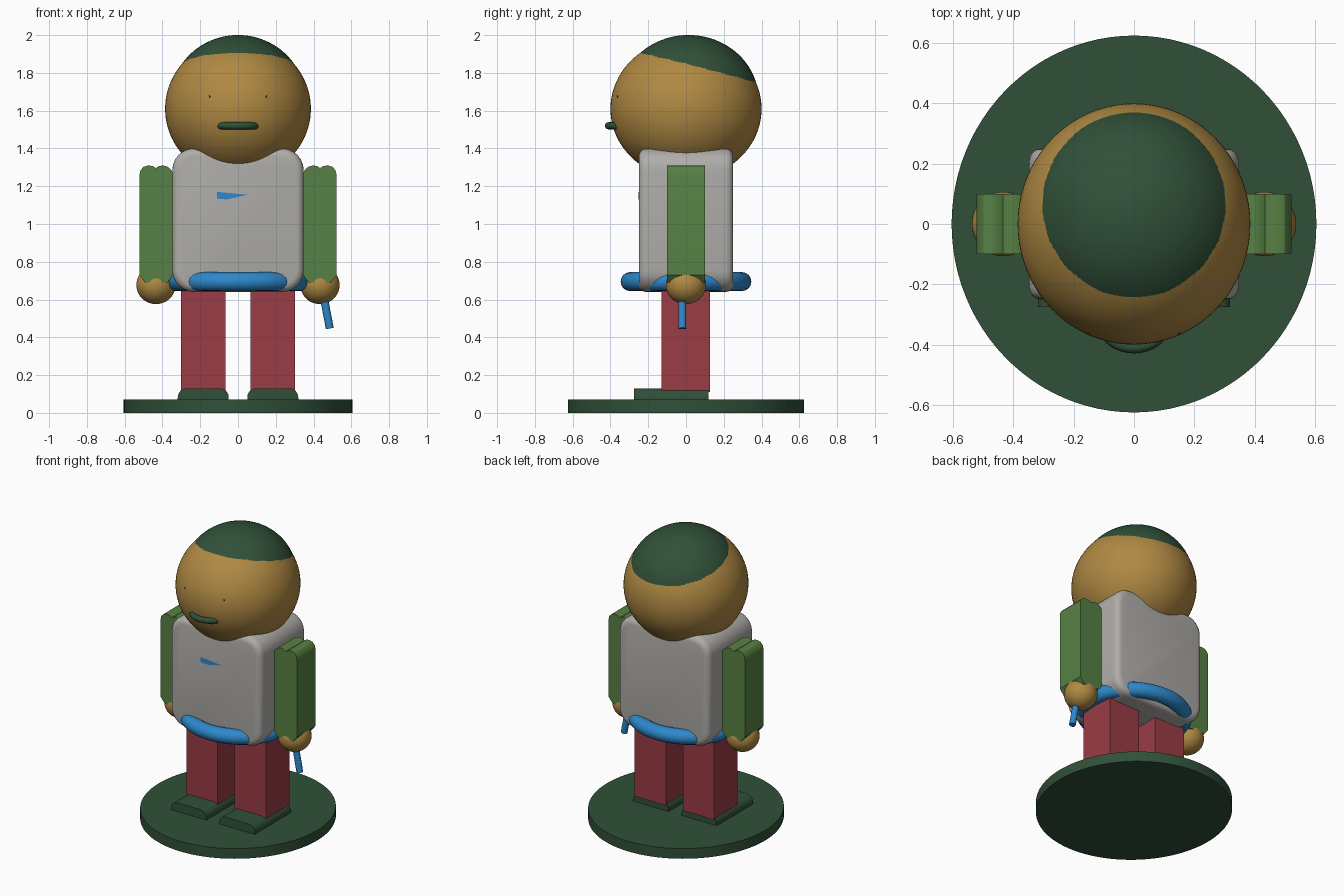
import bpy, bmesh, math
from mathutils import Matrix, Vector

if "Cube" in bpy.data.objects:
    bpy.data.objects.remove(bpy.data.objects["Cube"])


def material(name, rgb):
    m = bpy.data.materials.new(name)
    m.diffuse_color = (*rgb, 1)
    m.use_nodes = True
    m.node_tree.nodes["Principled BSDF"].inputs["Base Color"].default_value = m.diffuse_color
    return m


GREEN = material("dark green", (0.03, 0.08, 0.04))
TAN = material("tan", (0.43, 0.25, 0.055))
GREY = material("warm grey", (0.43, 0.42, 0.40))
LEAF = material("leaf green", (0.095, 0.216, 0.058))
RED = material("brick red", (0.32, 0.045, 0.06))
BLUE = material("blue", (0.026, 0.246, 0.597))


def finish(name, bm, mat, angle=35):
    bmesh.ops.recalc_face_normals(bm, faces=bm.faces[:])
    for f in bm.faces:
        f.smooth = True
    me = bpy.data.meshes.new(name)
    bm.to_mesh(me)
    bm.free()
    me.set_sharp_from_angle(angle=math.radians(angle))
    me.materials.append(mat)
    ob = bpy.data.objects.new(name, me)
    bpy.context.collection.objects.link(ob)
    return ob


def ellipsoid(name, centre, radii, mat, seg=48):
    bm = bmesh.new()
    bmesh.ops.create_uvsphere(
        bm, u_segments=seg, v_segments=seg // 2, radius=1,
        matrix=Matrix.Translation(centre) @ Matrix.Diagonal((*radii, 1)))
    return finish(name, bm, mat)


def cylinder(name, a, b, rx, ry, mat, seg=64):
    a, b = Vector(a), Vector(b)
    d = b - a
    bm = bmesh.new()
    bmesh.ops.create_cone(
        bm, cap_ends=True, segments=seg, radius1=1, radius2=1, depth=d.length,
        matrix=Matrix.Translation((a + b) / 2) @ d.to_track_quat('Z', 'Y').to_matrix().to_4x4()
        @ Matrix.Diagonal((rx, ry, 1, 1)))
    return finish(name, bm, mat)


def box(name, lo, hi, mat, side_round=0, top_only=False, rim_round=0):
    """Box with rounded edges along y and, if wanted, rounded front and back rims."""
    lo, hi = Vector(lo), Vector(hi)
    mid = (lo + hi) / 2
    bm = bmesh.new()
    bmesh.ops.create_cube(bm, size=1, matrix=Matrix.Translation(mid)
                          @ Matrix.Diagonal((*(hi - lo), 1)))
    if side_round:
        along = [e for e in bm.edges
                 if abs(e.verts[0].co.y - e.verts[1].co.y) > 1e-4
                 and (not top_only or e.verts[0].co.z > mid.z)]
        bmesh.ops.bevel(bm, geom=along, offset=side_round, segments=6,
                        profile=0.5, affect='EDGES')
    if rim_round:
        rim = [e for e in bm.edges if abs(e.verts[0].co.y - e.verts[1].co.y) < 1e-4
               and min(abs(e.verts[0].co.y - lo.y), abs(e.verts[0].co.y - hi.y)) < 1e-4]
        bmesh.ops.bevel(bm, geom=rim, offset=rim_round, segments=4,
                        profile=0.5, affect='EDGES')
    return finish(name, bm, mat)


def extrude_profile(name, pts, y0, y1, mat):
    bm = bmesh.new()
    face = bm.faces.new([bm.verts.new((x, y0, z)) for x, z in pts])
    out = bmesh.ops.extrude_face_region(bm, geom=[face])
    verts = [v for v in out["geom"] if isinstance(v, bmesh.types.BMVert)]
    bmesh.ops.translate(bm, verts=verts, vec=(0, y1 - y0, 0))
    return finish(name, bm, mat, 30)


def ring(name, centre, rx, ry, tube, mat, n=64, k=16):
    """Oval ring lying flat, with a round tube."""
    bm = bmesh.new()
    rows = []
    for i in range(n):
        a = 2 * math.pi * i / n
        row = []
        for j in range(k):
            b = 2 * math.pi * j / k
            c = tube * math.cos(b)
            row.append(bm.verts.new(Vector(centre) + Vector((
                (rx + c) * math.cos(a), (ry + c) * math.sin(a), tube * math.sin(b)))))
        rows.append(row)
    for i in range(n):
        p, q = rows[i], rows[(i + 1) % n]
        for j in range(k):
            m = (j + 1) % k
            bm.faces.new((p[j], q[j], q[m], p[m]))
    return finish(name, bm, mat, 60)


# Stand
cylinder("base", (0, 0, 0), (0, 0, 0.07), 0.605, 0.625, GREEN, 96)

# Torso and belt
box("torso", (-0.348, -0.25, 0.64), (0.348, 0.25, 1.40), GREY,
    side_round=0.115, rim_round=0.04)
ring("belt", (0, 0, 0.695), 0.327, 0.296, 0.05, BLUE)
extrude_profile("chest_mark", [(-0.11, 1.135), (-0.06, 1.13), (0.05, 1.155), (-0.11, 1.17)],
                -0.2508, -0.247, BLUE)

# Head, hair cap, mouth
ellipsoid("head", (0, 0, 1.61), (0.386, 0.4, 0.372), TAN, 80)
ellipsoid("cap", (0, 0.0134, 1.6575), (0.357, 0.371, 0.343), GREEN, 80)
ring("mouth", (0, -0.34, 1.52), 0.097, 0.07, 0.019, GREEN, 48, 12)

# Paired parts
ARM = [(0.34, 0.73), (0.375, 0.69), (0.49, 0.69), (0.522, 0.73), (0.522, 1.26),
       (0.516, 1.285), (0.50, 1.303), (0.475, 1.31), (0.452, 1.307), (0.435, 1.296),
       (0.418, 1.307), (0.397, 1.31), (0.372, 1.303), (0.353, 1.285), (0.34, 1.26)]
for side, s in (("left", -1), ("right", 1)):
    extrude_profile(side + "_arm", [(s * x, z) for x, z in ARM], -0.1, 0.1, LEAF)
    ellipsoid(side + "_hand", (s * 0.434, 0, 0.677), (0.104, 0.107, 0.101), TAN)
    cx = s * 0.184
    box(side + "_leg", (cx - 0.119, -0.13, 0.11), (cx + 0.119, 0.127, 0.70), RED)
    box(side + "_shoe", (cx - 0.135, -0.275, 0.06), (cx + 0.135, 0.12, 0.13), GREEN,
        side_round=0.048, top_only=True)
    # Eye just breaking the face surface
    ex, ez = s * 0.15, 0.065
    ey = -0.4 * math.sqrt(1 - (ex / 0.386) ** 2 - (ez / 0.372) ** 2)
    ellipsoid(side + "_eye", (ex, ey, 1.61 + ez), (0.005, 0.005, 0.005), GREEN, 12)

# Short rod held in one hand
cylinder("rod", (0.445, -0.02, 0.66), (0.486, -0.02, 0.447), 0.021, 0.021, BLUE, 24)
